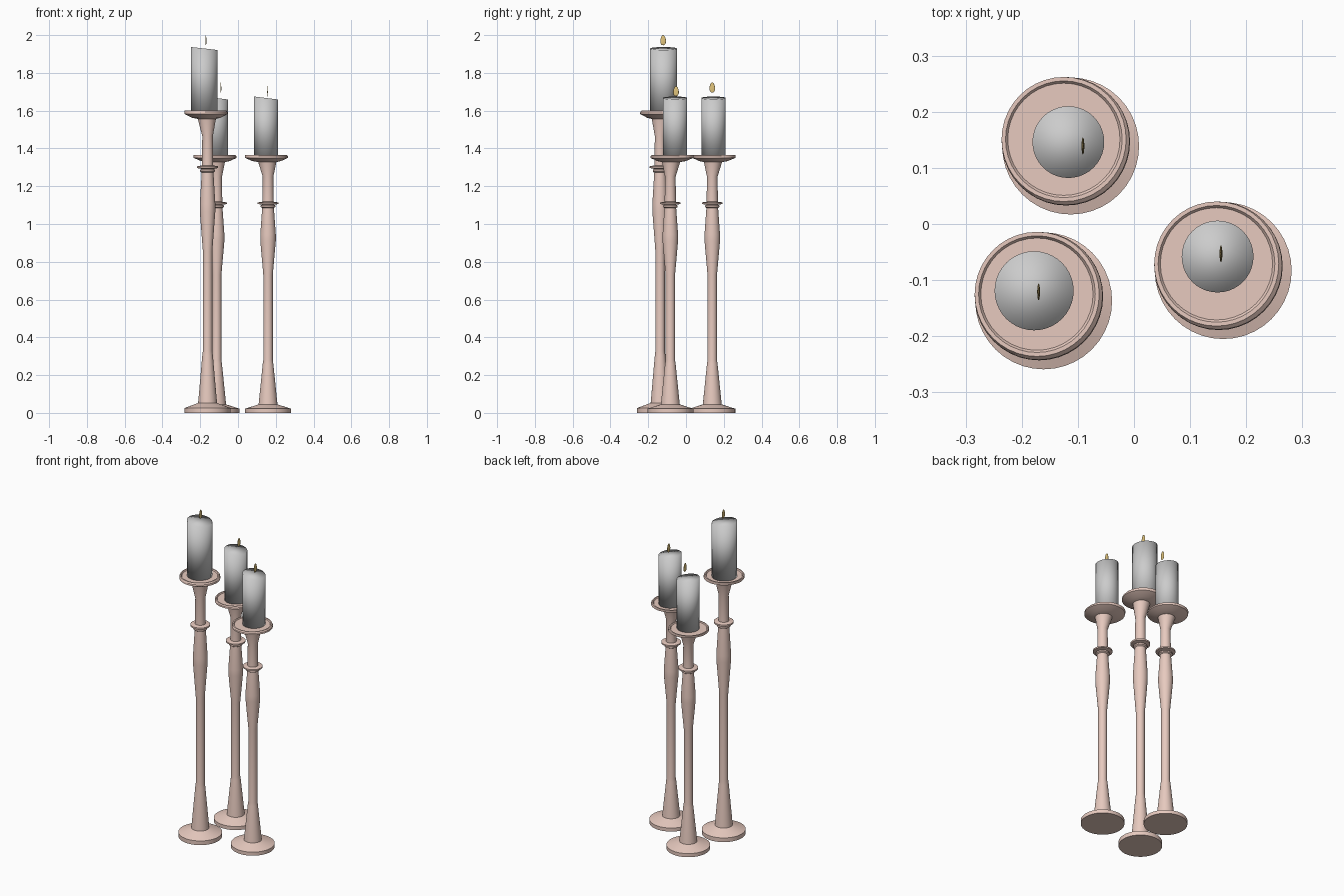
import bpy, bmesh, math

if "Cube" in bpy.data.objects:
    bpy.data.objects.remove(bpy.data.objects["Cube"])

SEG = 40


def material(name, rgb):
    m = bpy.data.materials.new(name)
    m.diffuse_color = (*rgb, 1)
    m.use_nodes = True
    m.node_tree.nodes["Principled BSDF"].inputs["Base Color"].default_value = m.diffuse_color
    return m


def finish(name, bm, loc, mat=None, angle=None):
    bmesh.ops.recalc_face_normals(bm, faces=bm.faces[:])
    me = bpy.data.meshes.new(name)
    bm.to_mesh(me)
    bm.free()
    ob = bpy.data.objects.new(name, me)
    bpy.context.collection.objects.link(ob)
    ob.location = loc
    if mat:
        me.materials.append(mat)
    if angle is None:
        for p in me.polygons:
            p.use_smooth = True
    else:
        bpy.ops.object.select_all(action='DESELECT')
        bpy.context.view_layer.objects.active = ob
        ob.select_set(True)
        bpy.ops.object.shade_smooth_by_angle(angle=math.radians(angle))
    return ob


def loft(rings):
    """Round loft through (radius, z, x shift, y shift, tilt) rings, capped at both ends."""
    bm = bmesh.new()
    loops = []
    for r, z, dx, dy, tilt in rings:
        loop = []
        for i in range(SEG):
            a = 2 * math.pi * i / SEG
            c, s = math.cos(a), math.sin(a)
            loop.append(bm.verts.new((dx + r * c, dy + r * s, z - tilt * c)))
        loops.append(loop)
    for a, b in zip(loops, loops[1:]):
        for i in range(SEG):
            j = (i + 1) % SEG
            bm.faces.new((a[i], a[j], b[j], b[i]))
    bm.faces.new(loops[0][::-1])
    bm.faces.new(loops[-1])
    return bm


copper = material("copper", (0.80, 0.59, 0.52))
gold = material("flame_gold", (0.75, 0.55, 0.20))

# stand profile: foot, post, bulge, collar, neck (radius, height)
POST = [(.122, 0), (.122, .022), (.05, .045), (.028, .26), (.025, .28), (.025, .73),
        (.041, .91), (.041, .945), (.031, 1.085), (.039, 1.09), (.039, 1.098),
        (.031, 1.102), (.055, 1.106), (.055, 1.114), (.030, 1.118), (.028, 1.25)]
# drip dish, sitting slightly off the post axis (radius, height, x shift, y shift)
DISH = [(.048, 1.328, -.004, .004), (.075, 1.333, -.007, .007), (.114, 1.350, -.008, .008),
        (.114, 1.359, -.009, .009), (.111, 1.365, -.012, .012), (.104, 1.365, -.012, .012),
        (.100, 1.360, -.012, .012)]

# name, stand centre, height factor, candle (x, y, radius, top), flame (x, y, z)
SETS = [
    ("tall", (-.161, -.137), 1.172, (-.178, -.119, .0705, 1.937), (-.170, -.121, 1.973)),
    ("back", (-.113, .139), 1.0, (-.117, .146, .064, 1.675), (-.091, .139, 1.722)),
    ("right", (.159, -.083), 1.0, (.149, -.058, .064, 1.675), (.155, -.053, 1.703)),
]

for name, (x, y), k, (cx, cy, cr, top), flame_at in SETS:
    # turned stand with dish
    rings = [(r, z * k, 0, 0, 0) for r, z in POST]
    rings += [(r, z * k, dx, dy, 0) for r, z, dx, dy in DISH]
    finish(name + "_stand", loft(rings), (x, y, 0), copper, 30)

    # candle with a slightly slanted top
    base = 1.358 * k
    finish(name + "_candle", loft([(cr, base, 0, 0, 0), (cr, top - .008, 0, 0, .008)]),
           (cx, cy, 0))

    # thin flat flame, narrower toward the tip
    bm = bmesh.new()
    bmesh.ops.create_uvsphere(bm, u_segments=16, v_segments=10, radius=1)
    for v in bm.verts:
        taper = 1 - .2 * v.co.z
        v.co = (v.co.x * .0025 * taper, v.co.y * .015 * taper, v.co.z * .027)
    finish(name + "_flame", bm, flame_at, gold)
